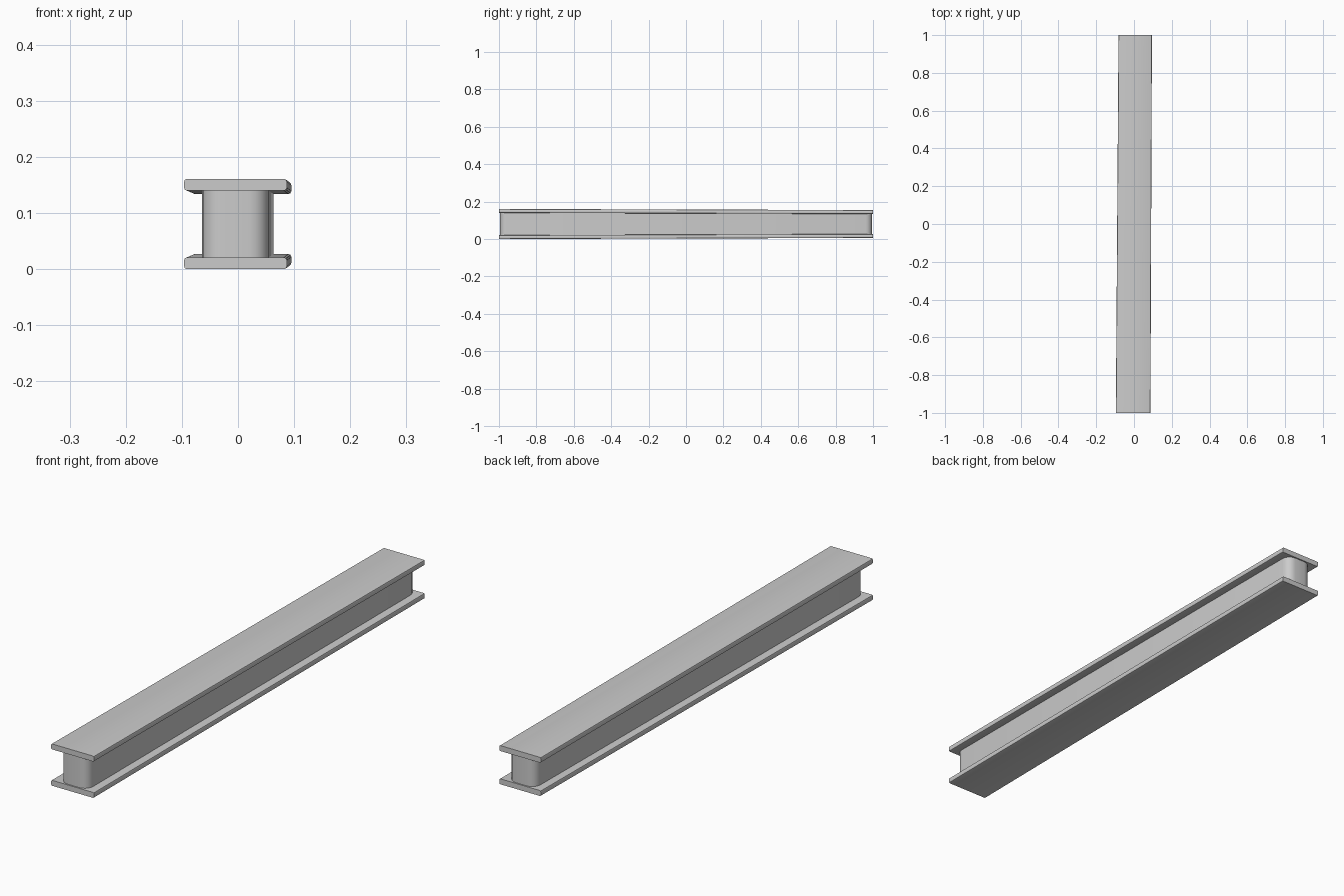
import bpy, bmesh

if "Cube" in bpy.data.objects:
    bpy.data.objects.remove(bpy.data.objects["Cube"])


def tapered_block(name, front, back, y_end, vertical_bevel, edge_bevel):
    """Block lofted from a front to a back rectangle (x0, x1, z0, z1)."""
    bm = bmesh.new()
    rings = []
    for y, (x0, x1, z0, z1) in ((-y_end, front), (y_end, back)):
        rings.append([bm.verts.new((x, y, z))
                      for x, z in ((x0, z0), (x1, z0), (x1, z1), (x0, z1))])
    a, b = rings
    bm.faces.new(a)
    bm.faces.new(b[::-1])
    for i in range(4):
        j = (i + 1) % 4
        bm.faces.new((a[j], a[i], b[i], b[j]))
    bmesh.ops.recalc_face_normals(bm, faces=bm.faces)

    def is_upright(e):
        d = e.verts[0].co - e.verts[1].co
        return abs(d.z) > 0.9 * d.length

    def is_long(e):
        return abs(e.verts[0].co.y - e.verts[1].co.y) > 1

    if vertical_bevel:
        bmesh.ops.bevel(bm, geom=[e for e in bm.edges if is_upright(e)],
                        offset=vertical_bevel, segments=5, profile=0.5,
                        affect='EDGES', clamp_overlap=True)
    if edge_bevel:
        bmesh.ops.bevel(bm, geom=[e for e in bm.edges if is_long(e)],
                        offset=edge_bevel, segments=2, profile=0.5,
                        affect='EDGES', clamp_overlap=True)
    mesh = bpy.data.meshes.new(name)
    bm.to_mesh(mesh)
    bm.free()
    ob = bpy.data.objects.new(name, mesh)
    bpy.context.collection.objects.link(ob)
    bpy.ops.object.select_all(action='DESELECT')
    ob.select_set(True)
    bpy.context.view_layer.objects.active = ob
    bpy.ops.object.shade_smooth_by_angle()
    return ob


# Flat plates, slightly skewed sideways and converging toward the back
tapered_block("bottom_plate", (-0.096, 0.087, 0.0, 0.021),
              (-0.082, 0.095, 0.006, 0.027), 1.0, 0, 0.005)
tapered_block("top_plate", (-0.096, 0.087, 0.140, 0.161),
              (-0.082, 0.095, 0.134, 0.155), 1.0, 0, 0.005)

# Thick core between the plates with rounded upright corners
tapered_block("core", (-0.064, 0.055, 0.015, 0.147),
              (-0.052, 0.063, 0.017, 0.141), 0.995, 0.035, 0)
